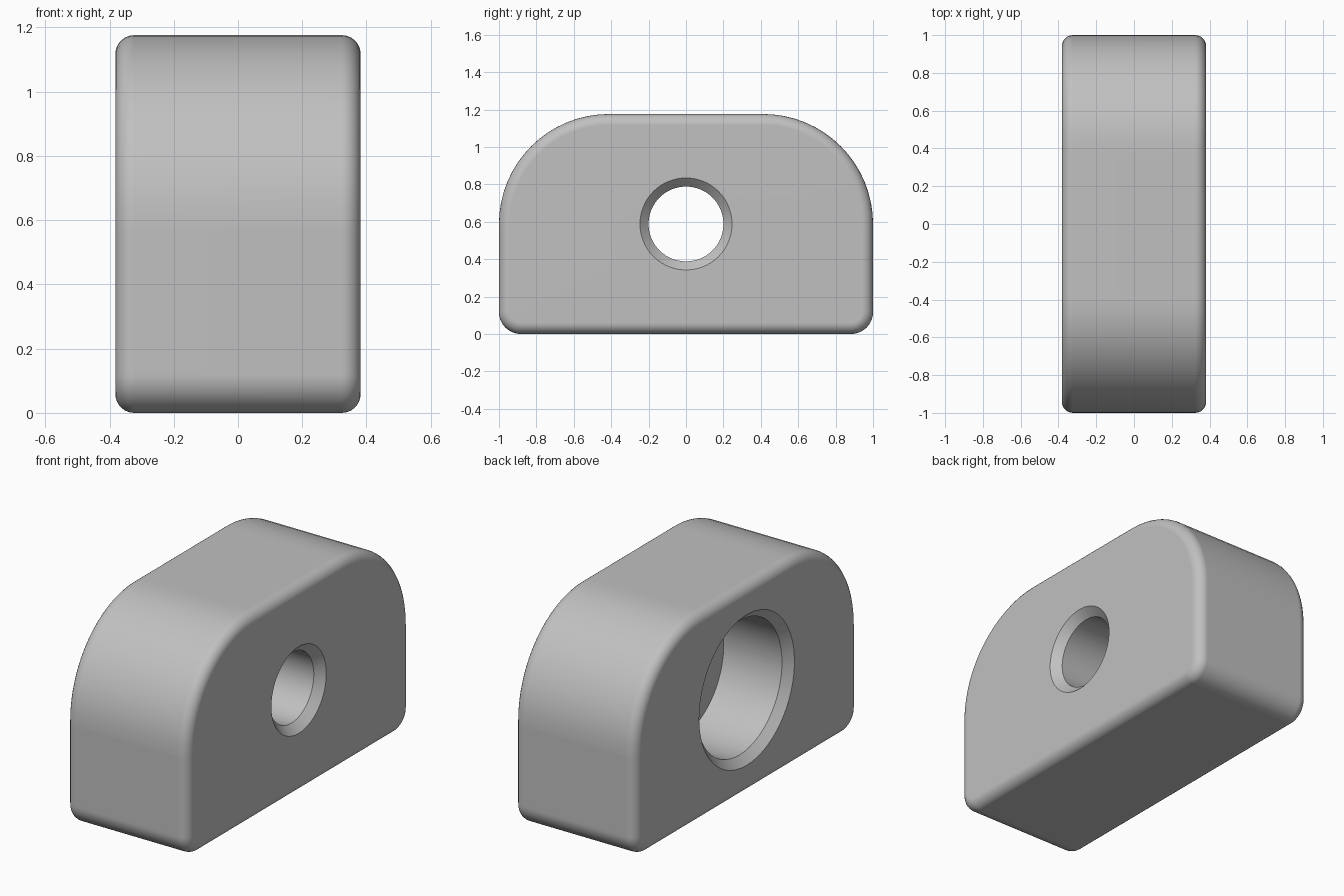
import bpy
import bmesh
from math import sin, cos, pi, atan2

cube = bpy.data.objects.get("Cube")
if cube:
    bpy.data.objects.remove(cube, do_unlink=True)

HALF_WIDTH, HALF_LENGTH, HEIGHT = 0.382, 1.0, 1.176
TOP_R, BOTTOM_R, EDGE_R = 0.588, 0.118, 0.059
HOLE_R, BORE_R, CHAMFER, BORE_DEPTH = 0.2, 0.381, 0.046, 0.412
MID = HEIGHT / 2
ARC, FLAT, EDGE_STEPS = 16, 24, 6


def outline(inset):
    """Side profile with rounded corners, shrunk by inset, as (y, z) points."""
    points = []
    corners = [(1, 1, TOP_R, 0), (-1, 1, TOP_R, 1),
               (-1, -1, BOTTOM_R, 2), (1, -1, BOTTOM_R, 3)]
    for side, up, radius, quarter in corners:
        cy = side * (HALF_LENGTH - radius)
        cz = MID + up * (MID - radius)
        for i in range(ARC + 1):
            a = (quarter + i / ARC) * pi / 2
            points.append((cy + (radius - inset) * cos(a),
                           cz + (radius - inset) * sin(a)))
    # Divide the straight runs between corners
    result = []
    for i, (y, z) in enumerate(points):
        result.append((y, z))
        if i % (ARC + 1) == ARC:
            ny, nz = points[(i + 1) % len(points)]
            result += [(y + (ny - y) * k / FLAT, z + (nz - z) * k / FLAT)
                       for k in range(1, FLAT)]
    return result


angles = [atan2(z - MID, y) for y, z in outline(0)]


def circle(radius):
    return [(radius * cos(a), MID + radius * sin(a)) for a in angles]


# Rounded outer shell, from the left-hand edge to the right-hand edge
sections = []
for side in (-1, 1):
    steps = range(EDGE_STEPS + 1)
    for i in (steps if side < 0 else reversed(steps)):
        a = i / EDGE_STEPS * pi / 2
        x = side * (HALF_WIDTH - EDGE_R + EDGE_R * cos(a))
        sections.append((x, outline(EDGE_R * (1 - sin(a)))))

# Chamfered through hole, then chamfered counterbore
floor_x = -HALF_WIDTH + BORE_DEPTH
for x, radius in [(HALF_WIDTH, HOLE_R + CHAMFER), (HALF_WIDTH - CHAMFER, HOLE_R),
                  (floor_x, HOLE_R), (floor_x, BORE_R),
                  (-HALF_WIDTH + CHAMFER, BORE_R), (-HALF_WIDTH, BORE_R + CHAMFER)]:
    sections.append((x, circle(radius)))

# Join every section to the next, closing the loop through the bore
bm = bmesh.new()
rings = [[bm.verts.new((x, y, z)) for y, z in pts] for x, pts in sections]
for r, ring in enumerate(rings):
    following = rings[(r + 1) % len(rings)]
    for i in range(len(ring)):
        j = (i + 1) % len(ring)
        bm.faces.new((ring[i], ring[j], following[j], following[i]))
bmesh.ops.recalc_face_normals(bm, faces=bm.faces)
mesh = bpy.data.meshes.new("bored_block")
bm.to_mesh(mesh)
bm.free()

block = bpy.data.objects.new("bored_block", mesh)
bpy.context.collection.objects.link(block)

grey = bpy.data.materials.new("plain_grey")
grey.use_nodes = True
colour = (0.53, 0.53, 0.53, 1)
grey.diffuse_color = colour
grey.node_tree.nodes["Principled BSDF"].inputs["Base Color"].default_value = colour
mesh.materials.append(grey)

# Smooth fillets with crisp bore edges and flat sides
bpy.ops.object.select_all(action="DESELECT")
block.select_set(True)
bpy.context.view_layer.objects.active = block
bpy.ops.object.shade_smooth_by_angle(angle=pi / 6)
weighted = block.modifiers.new("flat_sides", "WEIGHTED_NORMAL")
weighted.keep_sharp = True
